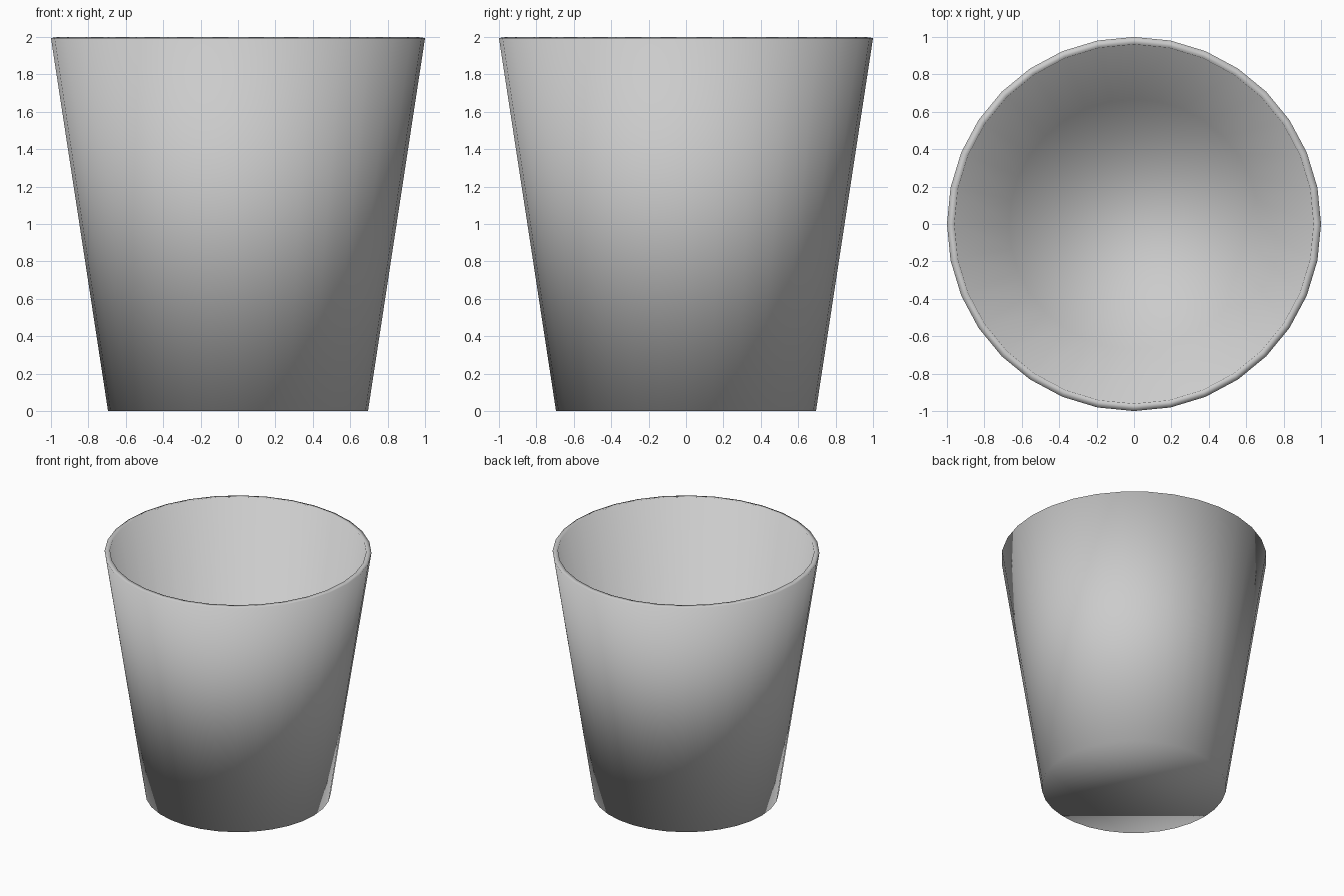
import bpy

if "Cube" in bpy.data.objects:
    bpy.data.objects.remove(bpy.data.objects["Cube"])

# Tapered cup shell: 32-sided cone frustum, open at the top
R_TOP, R_BOTTOM, HEIGHT, WALL = 1.0, 0.695, 1.994, 0.04
bpy.ops.mesh.primitive_cone_add(vertices=32, radius1=R_BOTTOM, radius2=R_TOP,
                                depth=HEIGHT, location=(0, 0, HEIGHT / 2))
cup = bpy.context.object
cup.name = "cup"

# Remove the lid, keep the base, shade everything smooth
import bmesh
bm = bmesh.new()
bm.from_mesh(cup.data)
lid = [f for f in bm.faces if f.normal.z > 0.9]
bmesh.ops.delete(bm, geom=lid, context='FACES_ONLY')
for f in bm.faces:
    f.smooth = True
bm.to_mesh(cup.data)
bm.free()

# Wall thickness, growing inwards
solid = cup.modifiers.new("wall_thickness", 'SOLIDIFY')
solid.thickness = WALL
solid.offset = -1
